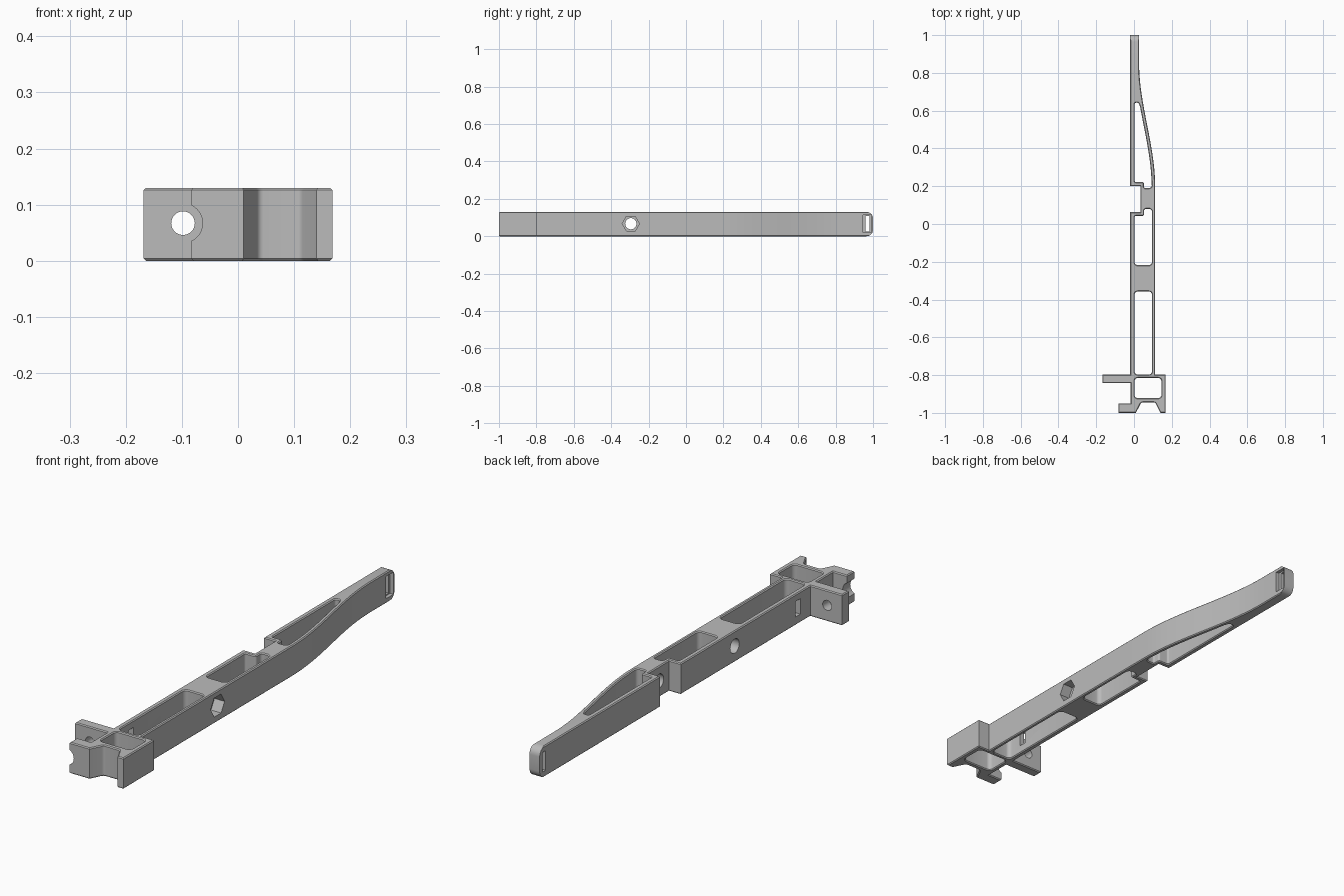
import bpy, bmesh, math
from mathutils import Vector, Matrix

cube = bpy.data.objects.get("Cube")
if cube:
    bpy.data.objects.remove(cube, do_unlink=True)

HEIGHT, CHAMFER = 0.13, 0.004
MID = 0.067

grey = bpy.data.materials.new("grey plastic")
grey.use_nodes = True
colour = (0.5, 0.5, 0.5, 1)
grey.diffuse_color = colour
grey.node_tree.nodes["Principled BSDF"].inputs["Base Color"].default_value = colour


def rounded(corners, steps=4):
    """Polygon from (x, y) or (x, y, radius) corners, with fillets."""
    pts, n = [], len(corners)
    for i, c in enumerate(corners):
        p = Vector(c[:2])
        if len(c) < 3:
            pts.append(p)
            continue
        a = (Vector(corners[i - 1][:2]) - p).normalized()
        b = (Vector(corners[(i + 1) % n][:2]) - p).normalized()
        half = a.angle(b) / 2
        start, end = p + a * c[2] / math.tan(half), p + b * c[2] / math.tan(half)
        centre = p + (a + b).normalized() * c[2] / math.sin(half)
        for k in range(steps + 1):
            d = start.lerp(end, k / steps) - centre
            pts.append(centre + d.normalized() * c[2])
    return pts


def sweep(y):
    """Outer x of the curved flank at height y along the arm."""
    t = min(max((0.85 - y) / 0.65, 0), 1)
    return 0.027 + 0.085 * t * t * (3 - 2 * t)


def flank(y0, y1, inset=0, steps=20):
    return [(sweep(y) - inset, y) for y in
            (y0 + (y1 - y0) * k / steps for k in range(steps + 1))]


# Outline of the arm, running from the tip down the curved flank and round the foot
outline = [(-0.02, 1), (0.027, 1)] + flank(0.85, 0.2) + [
    (0.112, -0.797), (0.168, -0.797), (0.168, -1), (0.14, -1),
    (0.112, -0.945, 0.012), (0.038, -0.945, 0.012), (0.01, -1),
    (-0.083, -1), (-0.083, -0.95), (-0.018, -0.95), (-0.018, -0.842),
    (-0.168, -0.842), (-0.168, -0.797), (-0.02, -0.797),
    (-0.02, 0.063), (0.034, 0.063), (0.034, 0.2), (-0.02, 0.2)]


def pocket(x0, x1, y0, y1, r=0.017):
    return [(x0, y0, r), (x1, y0, r), (x1, y1, r), (x0, y1, r)]


curved_pocket = [(0.003, 0.222, 0.008), (0.052, 0.222, 0.008), (0.052, 0.19, 0.008),
                 (0.095, 0.19, 0.015)] + flank(0.24, 0.62, 0.019) + [
                 (0.024, 0.642, 0.008), (0.003, 0.642, 0.008)]
stepped_pocket = [(0.003, -0.218, 0.017), (0.095, -0.218, 0.017), (0.095, 0.08, 0.015),
                  (0.053, 0.08, 0.012), (0.053, 0.043, 0.008), (0.003, 0.043, 0.008)]
loops = [outline, curved_pocket, stepped_pocket,
         pocket(0.003, 0.095, -0.797, -0.357), pocket(0.003, 0.145, -0.922, -0.815)]

# Flat curve extruded with a small chamfer, then turned into a mesh
curve = bpy.data.curves.new("arm_profile", "CURVE")
curve.dimensions, curve.fill_mode = "2D", "BOTH"
curve.extrude = HEIGHT / 2 - CHAMFER
curve.bevel_depth, curve.bevel_resolution, curve.offset = CHAMFER, 0, -CHAMFER
for loop in loops:
    pts = rounded(loop)
    spline = curve.splines.new("POLY")
    spline.points.add(len(pts) - 1)
    for sp, p in zip(spline.points, pts):
        sp.co = (p.x, p.y, 0, 1)
    spline.use_cyclic_u = True
temp = bpy.data.objects.new("arm_profile", curve)
bpy.context.collection.objects.link(temp)
bpy.context.view_layer.update()
mesh = bpy.data.meshes.new_from_object(
    temp.evaluated_get(bpy.context.evaluated_depsgraph_get()))
bpy.data.objects.remove(temp, do_unlink=True)
bm = bmesh.new()
bm.from_mesh(mesh)
bmesh.ops.remove_doubles(bm, verts=bm.verts, dist=0.0001)
bmesh.ops.recalc_face_normals(bm, faces=bm.faces)
bmesh.ops.translate(bm, verts=bm.verts, vec=(0, 0, HEIGHT / 2))
bm.to_mesh(mesh)
bm.free()
arm = bpy.data.objects.new("slotted_arm", mesh)
bpy.context.collection.objects.link(arm)
mesh.materials.clear()
mesh.materials.append(grey)


def cut(name, bm, operation="DIFFERENCE"):
    """Turn a bmesh into a hidden cutter acting on the arm."""
    me = bpy.data.meshes.new(name)
    bmesh.ops.recalc_face_normals(bm, faces=bm.faces)
    bm.to_mesh(me)
    bm.free()
    me.materials.append(grey)
    ob = bpy.data.objects.new(name, me)
    bpy.context.collection.objects.link(ob)
    ob.hide_render = True
    mod = arm.modifiers.new(name, "BOOLEAN")
    mod.object, mod.operation, mod.solver = ob, operation, "EXACT"
    return ob


def box(lo, hi):
    bm = bmesh.new()
    lo, hi = Vector(lo), Vector(hi)
    bmesh.ops.create_cube(bm, size=1, matrix=Matrix.Translation((lo + hi) / 2)
                          @ Matrix.Diagonal((*(hi - lo), 1)))
    return bm


def bore(centre, radius, length, axis, sides=32):
    bm = bmesh.new()
    turn = Matrix.Rotation(math.pi / 2, 4, "Y" if axis == "x" else "X")
    bmesh.ops.create_cone(bm, cap_ends=True, segments=sides, radius1=radius, radius2=radius,
                          depth=length, matrix=Matrix.Translation(centre) @ turn)
    return bm


# Rounded upper and lower corners of the tip
tip = box((-0.5, -1.5, 0), (0.5, 1, HEIGHT))
ends = [e for e in tip.edges if all(v.co.y > 0.9 for v in e.verts)
        and abs(e.verts[0].co.x - e.verts[1].co.x) > 0.5]
bmesh.ops.bevel(tip, geom=ends, offset=0.035, segments=6, profile=0.5, affect="EDGES")
cutters = [cut("tip_rounding", tip, "INTERSECT")]

# Bores, nut seat and slots
cutters += [
    cut("cross_bore", bore((0.05, -0.295, MID), 0.03, 0.3, "x")),
    cut("nut_seat", bore((0.115, -0.295, MID), 0.046, 0.1, "x", 6)),
    cut("notch_bore", bore((0.04, 0.13, MID), 0.03, 0.08, "x")),
    cut("bracket_bore", bore((-0.098, -0.82, MID), 0.021, 0.1, "y")),
    cut("lug_scallop", bore((-0.098, -0.98, MID), 0.035, 0.1, "y")),
    cut("side_slot", box((-0.05, -0.73, 0.035), (0.04, -0.698, 0.1))),
    cut("tip_slot", box((-0.05, 0.96, 0.025), (0.05, 0.982, 0.107))),
    cut("tip_recess", box((0.012, 0.945, 0.02), (0.05, 0.992, 0.113))),
]

# Apply the cuts and discard the cutters
bpy.context.view_layer.objects.active = arm
arm.select_set(True)
for mod in list(arm.modifiers):
    bpy.ops.object.modifier_apply(modifier=mod.name)
for ob in cutters:
    bpy.data.objects.remove(ob, do_unlink=True)
bpy.ops.object.select_all(action="DESELECT")
arm.select_set(True)
bpy.ops.object.shade_smooth_by_angle(angle=math.radians(30))
